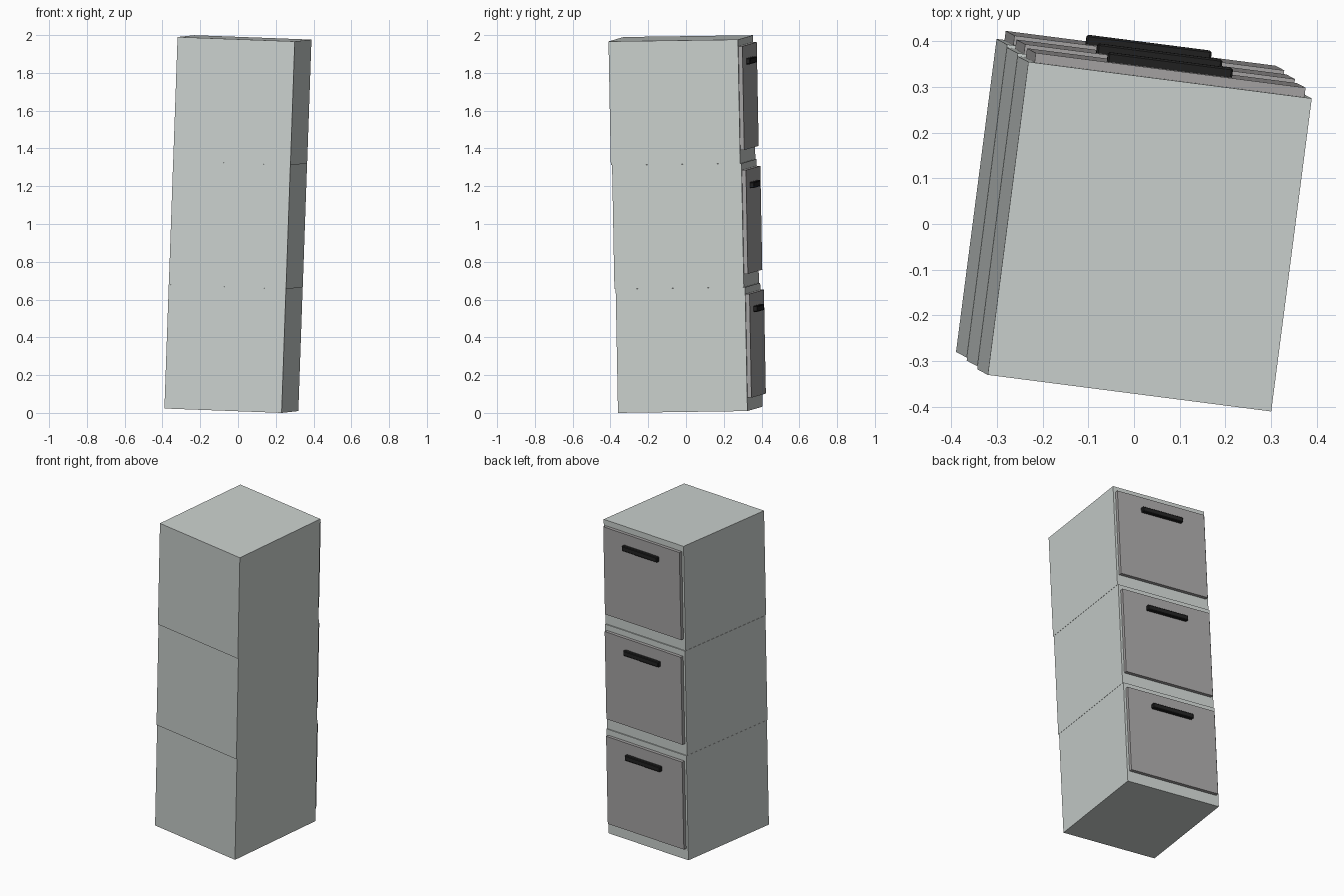
import bpy
from mathutils import Vector, Matrix

if "Cube" in bpy.data.objects:
    bpy.data.objects.remove(bpy.data.objects["Cube"])

W, D, H = 0.626, 0.691, 0.656


def material(name, color):
    m = bpy.data.materials.new(name)
    m.diffuse_color = (*color, 1)
    m.use_nodes = True
    m.node_tree.nodes["Principled BSDF"].inputs["Base Color"].default_value = m.diffuse_color
    return m


shell_mat = material("pale_grey_green", (0.60, 0.64, 0.62))
panel_mat = material("mid_grey", (0.38, 0.37, 0.37))
handle_mat = material("black", (0.015, 0.015, 0.015))

# Shared lean of the stack
ax = Vector((0.62, -0.08, -0.0232)).normalized()
ay = Vector((0.09, 0.685, 0.0096))
ay = (ay - ax * ay.dot(ax)).normalized()
az = ax.cross(ay)
lean = Matrix((ax, ay, az)).transposed().to_4x4()


def box(name, frame, lo, hi, mat, bevel=0):
    lo, hi = Vector(lo), Vector(hi)
    bpy.ops.mesh.primitive_cube_add(size=1)
    ob = bpy.context.object
    ob.name = name
    ob.data.transform(Matrix.Translation((lo + hi) / 2) @ Matrix.Diagonal((*(hi - lo), 1)))
    ob.data.materials.append(mat)
    ob.matrix_world = frame
    if bevel:
        b = ob.modifiers.new("bevel", 'BEVEL')
        b.width = bevel
        b.segments = 1
    return ob


# Three stacked drawer units, each set slightly forward of the one below
for i, level in enumerate(("bottom", "middle", "top")):
    base = Vector((-0.035 + 0.0233 * i, 0.0225 - 0.019 * i, 0.0165 + 0.6555 * i))
    frame = Matrix.Translation(base) @ lean
    back = D / 2
    box(level + "_cabinet", frame, (-W / 2, -back, 0), (W / 2, back, H), shell_mat)
    box(level + "_drawer_panel", frame, (-0.298, back - 0.01, 0.07),
        (0.298, back + 0.021, 0.62), panel_mat)
    box(level + "_handle", frame, (-0.138, back + 0.015, 0.518),
        (0.138, back + 0.042, 0.55), handle_mat, 0.004)
